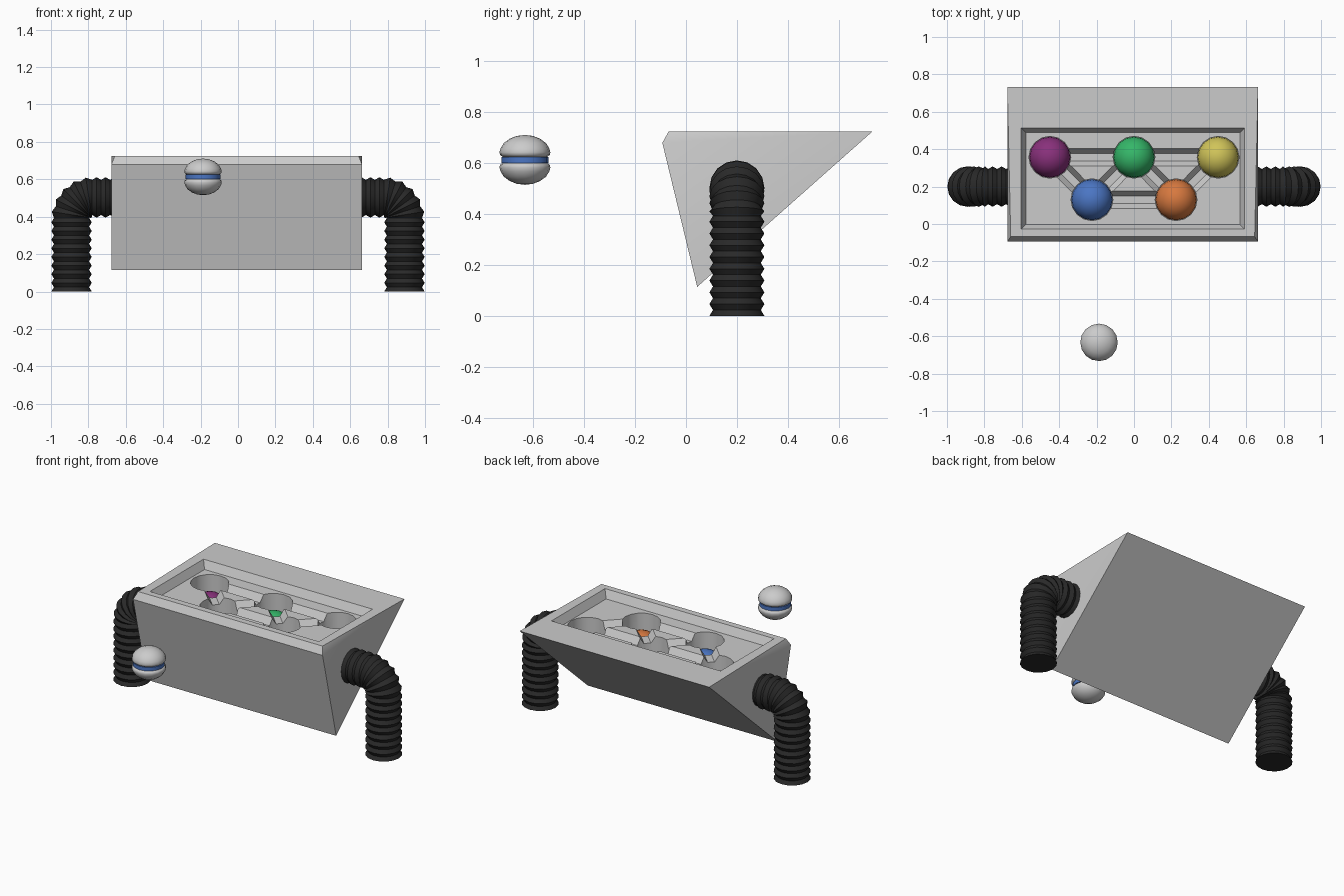
import bpy, bmesh, math
from mathutils import Vector

cube = bpy.data.objects.get("Cube")
if cube:
    bpy.data.objects.remove(cube, do_unlink=True)


def material(name, r, g, b):
    m = bpy.data.materials.new(name)
    m.use_nodes = True
    m.diffuse_color = (r, g, b, 1)
    m.node_tree.nodes["Principled BSDF"].inputs["Base Color"].default_value = (r, g, b, 1)
    return m


GREY = material("light grey", .6, .6, .6)
BLACK = material("black rubber", .022, .022, .022)
PURPLE = material("purple", .25, .03, .2)
GREEN = material("green", .035, .47, .14)
YELLOW = material("yellow", .63, .55, .1)
BLUE = material("blue", .07, .18, .55)
ORANGE = material("orange", .68, .19, .05)


def finish(name, bm, mat, smooth=None):
    bmesh.ops.recalc_face_normals(bm, faces=bm.faces[:])
    mesh = bpy.data.meshes.new(name)
    bm.to_mesh(mesh)
    bm.free()
    mesh.materials.append(mat)
    ob = bpy.data.objects.new(name, mesh)
    bpy.context.collection.objects.link(ob)
    bpy.ops.object.select_all(action='DESELECT')
    ob.select_set(True)
    bpy.context.view_layer.objects.active = ob
    if smooth:
        bpy.ops.object.shade_smooth_by_angle(angle=math.radians(smooth))
    return ob


def hull(name, points, mat):
    bm = bmesh.new()
    for p in points:
        bm.verts.new(p)
    bmesh.ops.convex_hull(bm, input=bm.verts[:])
    bmesh.ops.dissolve_limit(bm, angle_limit=.01, verts=bm.verts[:], edges=bm.edges[:])
    return finish(name, bm, mat)


def loft(name, rings, mat, smooth):
    """Skin a list of closed rings and cap both ends."""
    bm = bmesh.new()
    rows = [[bm.verts.new(p) for p in ring] for ring in rings]
    n = len(rows[0])
    for a, b in zip(rows, rows[1:]):
        for i in range(n):
            bm.faces.new((a[i], a[(i + 1) % n], b[(i + 1) % n], b[i]))
    bm.faces.new(rows[0])
    bm.faces.new(rows[-1])
    bmesh.ops.remove_doubles(bm, verts=bm.verts[:], dist=.0005)
    bmesh.ops.dissolve_degenerate(bm, edges=bm.edges[:], dist=.0005)
    return finish(name, bm, mat, smooth)


def lathe(name, centre, profile, n, mat, smooth=40):
    turns = [math.tau * i / n for i in range(n)]
    rings = [[Vector(centre) + Vector((r * math.cos(t), r * math.sin(t), z)) for t in turns]
             for r, z in profile]
    return loft(name, rings, mat, smooth)


def cut(target, cutter):
    cutter.hide_render = True
    mod = target.modifiers.new("cut", 'BOOLEAN')
    mod.operation, mod.solver, mod.object = 'DIFFERENCE', 'EXACT', cutter
    bpy.ops.object.select_all(action='DESELECT')
    target.select_set(True)
    bpy.context.view_layer.objects.active = target
    bpy.ops.object.modifier_apply(modifier=mod.name)
    bpy.data.objects.remove(cutter, do_unlink=True)


# Wedge console with a chamfered front that tapers away at the back corners
X0, X1, TOP, FLOOR = -.677, .663, .725, .675
corners = []
for x, inward in ((X0, .018), (X1, -.018)):
    corners += [(x, -.093, .68), (x + inward, -.068, TOP), (x, .733, TOP), (x, .044, .114)]
console = hull("console", corners, GREY)

# Sloped tray in the top
tray = []
for z, inset in ((TOP + .05, -.025), (FLOOR, .025)):
    tray += [(x, y, z) for x in (-.603 + inset, .592 - inset) for y in (-.028 + inset, .513 - inset)]
cut(console, hull("tray_cutter", tray, GREY))

# Sockets with coloured domes, joined by channels
sockets = {
    "purple": (-.45, .357, PURPLE), "green": (0, .357, GREEN), "yellow": (.45, .357, YELLOW),
    "blue": (-.225, .13, BLUE), "orange": (.225, .13, ORANGE),
}
links = [("purple", "green"), ("green", "yellow"), ("blue", "orange"), ("purple", "blue"),
         ("blue", "green"), ("green", "orange"), ("orange", "yellow")]
for a, b in links:
    p, q = (Vector((*sockets[k][:2], 0)) for k in (a, b))
    side = (q - p).normalized().cross(Vector((0, 0, 1)))
    pts = [end + side * s * w + Vector((0, 0, z))
           for end in (p, q) for s in (-1, 1) for w, z in ((.06, FLOOR + .02), (.02, .63))]
    cut(console, hull("channel_cutter", pts, GREY))

SIDES = 16
for label, (x, y, mat) in sockets.items():
    cut(console, lathe("socket_cutter", (x, y, .5), [(.112, 0), (.112, .2)], SIDES, GREY, None))
    arc = [math.radians(a) for a in range(0, 91, 15)]
    lathe(label + "_dome", (x, y, .501),
          [(.11 * math.cos(a), .11 * math.sin(a)) for a in arc], SIDES, mat)

bpy.ops.object.select_all(action='DESELECT')
console.select_set(True)
bpy.context.view_layer.objects.active = console
bpy.ops.object.shade_smooth_by_angle(angle=math.radians(30))

# Ribbed hose arms: out of the side, round a tight elbow, down to the ground
LEG_X, ARM_Z, BEND, STEP = .89, .503, .11, .0225
path = []  # x, z, heading angle
for i in range(5):
    path.append((.66 + i * (LEG_X - BEND - .66) / 5, ARM_Z, 0))
for i in range(11):
    a = math.radians(9 * i)
    path.append((LEG_X - BEND + BEND * math.sin(a), ARM_Z - BEND + BEND * math.cos(a), a))
drop = ARM_Z - BEND
for i in range(1, 18):
    path.append((LEG_X, drop * (1 - i / 17), math.pi / 2))
for name, sx in (("left_arm", 1), ("right_arm", -1)):
    rings = []
    for i, (x, z, a) in enumerate(path):
        r = .108 if i % 2 == 0 else .094
        ring = []
        for k in range(SIDES):
            t = math.tau * k / SIDES
            out = r * math.cos(t)
            ring.append((sx * (x + out * math.sin(a)), .2 + r * math.sin(t), z + out * math.cos(a)))
        rings.append(ring)
    loft(name, rings, BLACK, 35)

# Floating ball: two rounded halves around a blue core
CENTRE = (-.187, -.633, .613)
half = [(0, .012), (.088, .012), (.098, .02), (.1, .03), (.096, .045),
        (.083, .066), (.06, .083), (.032, .094), (0, .098)]
lathe("ball_upper_half", CENTRE, half, SIDES, GREY)
lathe("ball_lower_half", CENTRE, [(r, -z) for r, z in half], SIDES, GREY)
lathe("ball_core", CENTRE, [(.093, -.0115), (.093, .0115)], SIDES, BLUE)
